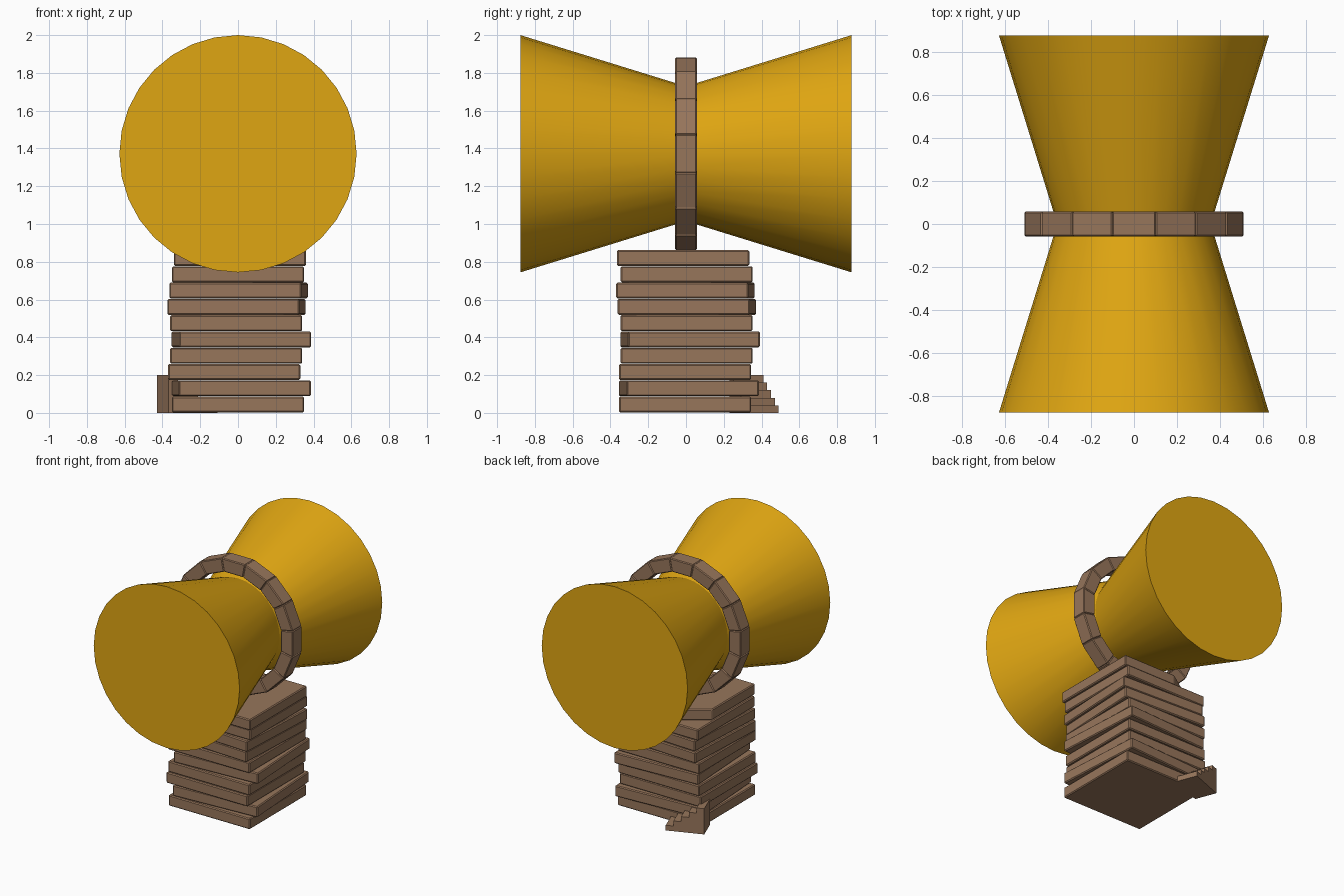
import bpy, bmesh, math
from mathutils import Matrix, Vector

default = bpy.data.objects.get("Cube")
if default:
    bpy.data.objects.remove(default, do_unlink=True)


def material(name, rgb):
    mat = bpy.data.materials.new(name)
    mat.use_nodes = True
    color = (*rgb, 1.0)
    mat.diffuse_color = color
    mat.node_tree.nodes["Principled BSDF"].inputs["Base Color"].default_value = color
    return mat


WOOD = material("weathered brown", (0.31, 0.18, 0.105))
GOLD = material("golden yellow", (0.74, 0.38, 0.006))


def finish(name, bm, mat, bevel=0.0):
    bmesh.ops.recalc_face_normals(bm, faces=bm.faces)
    mesh = bpy.data.meshes.new(name)
    bm.to_mesh(mesh)
    bm.free()
    mesh.materials.append(mat)
    obj = bpy.data.objects.new(name, mesh)
    bpy.context.collection.objects.link(obj)
    if bevel:
        mod = obj.modifiers.new("Bevel", "BEVEL")
        mod.width = bevel
        mod.segments = 1
    return obj


def prism(bm, points, offset):
    """Extrude a closed outline along an offset vector."""
    face = bm.faces.new([bm.verts.new(p) for p in points])
    result = bmesh.ops.extrude_face_region(bm, geom=[face])
    moved = [v for v in result["geom"] if isinstance(v, bmesh.types.BMVert)]
    bmesh.ops.translate(bm, verts=moved, vec=offset)
    # extrusion can leave the start cap open
    bmesh.ops.holes_fill(bm, edges=[e for e in bm.edges if e.is_boundary])


# Stacked square slabs: centre x, centre y, twist in degrees
HALF, PITCH = 0.35, 0.0862
slabs = [(0, -0.005, 0), (0.015, 0.015, 3.5), (-0.02, -0.005, 0),
         (-0.01, 0.003, 0), (0.018, 0.022, 3.3), (-0.01, 0.003, 0),
         (-0.008, 0.005, -2.8), (0.003, -0.003, -2.8), (0, 0.003, 0),
         (0.01, -0.015, 0)]
for i, (x, y, twist) in enumerate(slabs):
    bm = bmesh.new()
    outline = [(-HALF, -HALF, 0), (HALF, -HALF, 0), (HALF, HALF, 0)]
    if i == len(slabs) - 1:      # top slab has one broken corner
        outline += [(-0.1, HALF, 0), (-HALF, 0.18, 0)]
    else:
        outline += [(-HALF, HALF, 0)]
    prism(bm, outline, (0, 0, PITCH - 0.002))
    turn = Matrix.Rotation(math.radians(twist), 4, "Z")
    bm.transform(Matrix.Translation((x, y, i * PITCH + 0.002)) @ turn)
    finish(f"tower_slab_{i + 1}", bm, WOOD, 0.007)

# Small stair leaning against the back corner
STEPS, LENGTH, HEIGHT, WIDTH = 5, 0.28, 0.2, 0.17
run, rise = LENGTH / STEPS, HEIGHT / STEPS
profile = [(0, 0, 0), (0, 0, HEIGHT)]
for i in range(STEPS):
    z = HEIGHT - i * rise
    profile.append(((i + 1) * run, 0, z))
    profile.append(((i + 1) * run, 0, z - rise))
bm = bmesh.new()
prism(bm, profile, (0, -WIDTH, 0))
bm.transform(Matrix.Translation((-0.43, 0.39, 0))
             @ Matrix.Rotation(math.radians(21), 4, "Z"))
finish("corner_stair", bm, WOOD)

# Ring of sixteen bevelled blocks
CENTRE_Z = 1.372
BLOCKS, OUTER, INNER, DEPTH = 16, 0.52, 0.415, 0.115
for i in range(BLOCKS):
    a, b = [math.tau * (i + k) / BLOCKS for k in (-0.5, 0.5)]
    corners = [(r * math.cos(t), -DEPTH / 2, r * math.sin(t) + CENTRE_Z)
               for r, t in ((INNER, a), (OUTER, a), (OUTER, b), (INNER, b))]
    bm = bmesh.new()
    prism(bm, corners, (0, DEPTH, 0))
    finish(f"ring_block_{i + 1}", bm, WOOD, 0.006)

# Two flared horns passing through the ring
SIDES, MOUTH, THROAT, REACH = 32, 0.628, 0.357, 0.877
for name, sign in (("front_horn", -1), ("back_horn", 1)):
    bm = bmesh.new()
    bmesh.ops.create_cone(bm, cap_ends=True, segments=SIDES,
                          radius1=THROAT, radius2=MOUTH, depth=REACH)
    bm.transform(Matrix.Translation((0, sign * REACH / 2, CENTRE_Z))
                 @ Matrix.Rotation(-sign * math.pi / 2, 4, "X"))
    horn = finish(name, bm, GOLD)
    bpy.ops.object.select_all(action="DESELECT")
    horn.select_set(True)
    bpy.context.view_layer.objects.active = horn
    bpy.ops.object.shade_smooth_by_angle(angle=math.radians(30))
